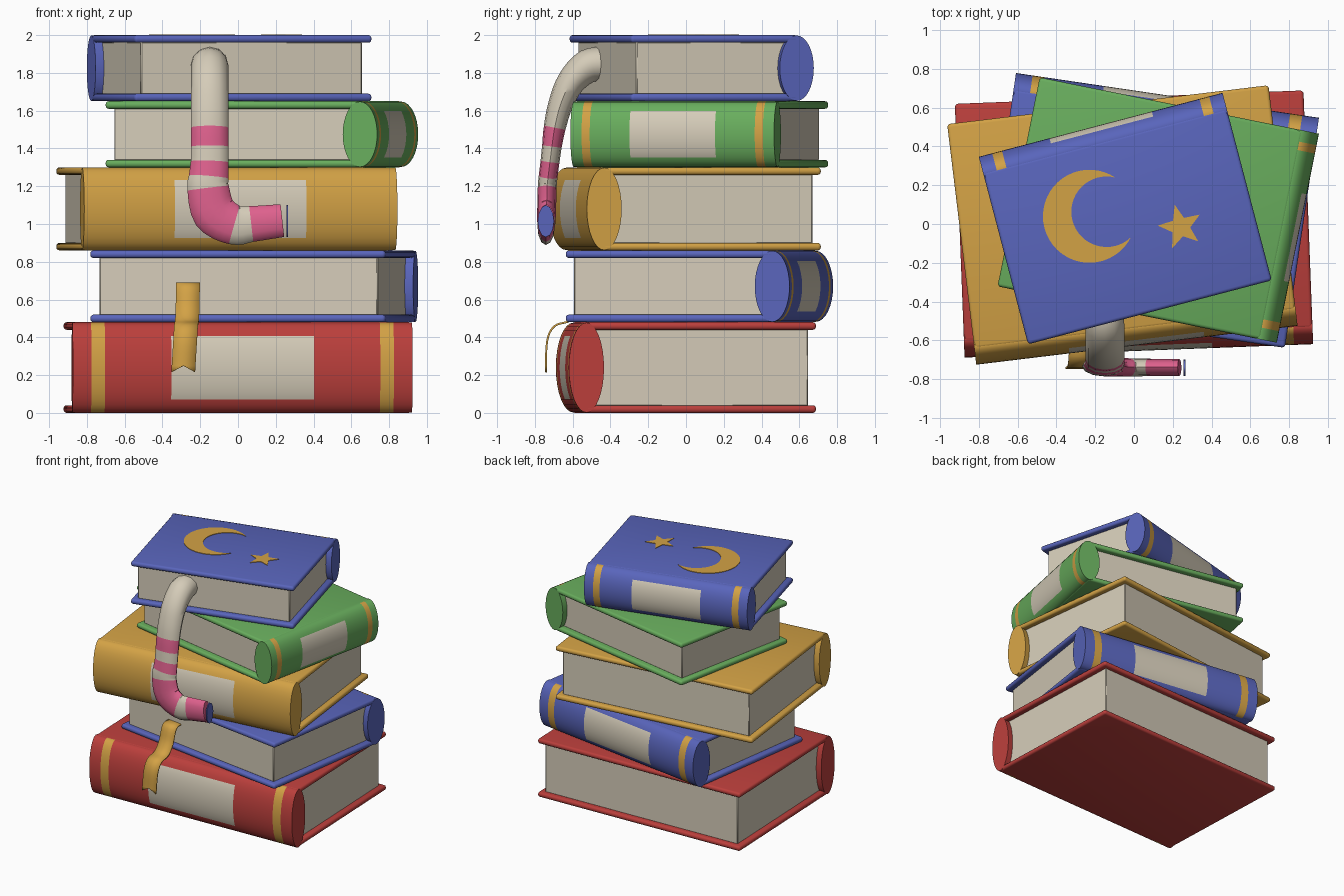
import bpy, bmesh, math
from mathutils import Matrix, Vector

if "Cube" in bpy.data.objects:
    bpy.data.objects.remove(bpy.data.objects["Cube"])


def material(name, rgb):
    m = bpy.data.materials.new(name)
    m.diffuse_color = (*rgb, 1)
    m.use_nodes = True
    m.node_tree.nodes["Principled BSDF"].inputs["Base Color"].default_value = m.diffuse_color
    return m


RED = material("red", (0.50, 0.05, 0.045))
BLUE = material("blue", (0.10, 0.13, 0.50))
GREEN = material("green", (0.14, 0.42, 0.11))
GOLD = material("gold", (0.65, 0.36, 0.06))
CREAM = material("cream", (0.66, 0.60, 0.48))
PINK = material("pink", (0.74, 0.12, 0.27))


def finish(name, bm, mats, matrix=Matrix(), smooth=True):
    bmesh.ops.recalc_face_normals(bm, faces=bm.faces[:])
    me = bpy.data.meshes.new(name)
    bm.to_mesh(me)
    bm.free()
    for m in mats:
        me.materials.append(m)
    ob = bpy.data.objects.new(name, me)
    bpy.context.collection.objects.link(ob)
    ob.matrix_world = matrix
    if smooth:
        bpy.ops.object.select_all(action='DESELECT')
        ob.select_set(True)
        bpy.context.view_layer.objects.active = ob
        bpy.ops.object.shade_smooth_by_angle(angle=math.radians(40))
    return ob


def box(name, lo, hi, mat, matrix, bevel, segs):
    lo, hi = Vector(lo), Vector(hi)
    bm = bmesh.new()
    bmesh.ops.create_cube(bm, size=1, matrix=Matrix.Translation((lo + hi) / 2)
                          @ Matrix.Diagonal((*(hi - lo), 1)))
    bmesh.ops.bevel(bm, geom=bm.edges[:], offset=bevel, segments=segs,
                    profile=0.5, affect='EDGES')
    return finish(name, bm, [mat], matrix)


def spine(name, length, h, yc, mat, matrix):
    # elliptical cylinder with bands and a label on its outer half
    n, ry, rz = 32, 0.093, h / 2 - 0.002
    cuts = (-1, -0.89, -0.81, -0.42, 0.42, 0.81, 0.89, 1)
    bm = bmesh.new()
    rings = []
    for c in cuts:
        rings.append([bm.verts.new((c * length / 2,
                                    yc - ry * math.cos(2 * math.pi * k / n),
                                    h / 2 + rz * math.sin(2 * math.pi * k / n)))
                      for k in range(n)])
    for i in range(len(cuts) - 1):
        for k in range(n):
            j = (k + 1) % n
            f = bm.faces.new((rings[i][k], rings[i][j], rings[i + 1][j], rings[i + 1][k]))
            a = 2 * math.pi * (k + 0.5) / n
            if math.cos(a) > 0:
                if i in (1, 5):
                    f.material_index = 1
                elif i == 3 and abs(math.sin(a)) < 0.707:
                    f.material_index = 2
    bm.faces.new(rings[0])
    bm.faces.new(rings[-1])
    return finish(name, bm, [mat, GOLD, CREAM], matrix)


def book(name, mat, x, y, z, turn, length, depth, h):
    # spine lies on the local -y side
    mw = Matrix.Translation((x, y, z)) @ Matrix.Rotation(math.radians(turn), 4, 'Z')
    yc, hl, t = -depth / 2 + 0.093, length / 2, 0.04
    for part, z0 in (("lower_cover", 0), ("upper_cover", h - t)):
        box(f"{name}_{part}", (-hl, yc - 0.01, z0), (hl, depth / 2, z0 + t), mat, mw, 0.017, 3)
    box(f"{name}_pages", (-hl + 0.045, yc, t - 0.005),
        (hl - 0.045, depth / 2 - 0.04, h - t + 0.005), CREAM, mw, 0.006, 1)
    spine(f"{name}_spine", length, h, yc, mat, mw)


# Stack of books, bottom to top
book("red_book", RED, 0.0, 0.0, 0.0, 2.2, 1.80, 1.31, 0.48)
book("lower_blue_book", BLUE, 0.085, 0.07, 0.48, 171.6, 1.58, 1.20, 0.38)
book("gold_book", GOLD, -0.06, -0.005, 0.86, 6.9, 1.67, 1.25, 0.44)
book("green_book", GREEN, 0.125, 0.072, 1.30, 78.6, 1.10, 1.47, 0.35)
book("upper_blue_book", BLUE, -0.045, 0.028, 1.65, 194.7, 1.30, 1.00, 0.35)


# Moon and star plates on the top cover
def plate(name, pts, x, y):
    bm = bmesh.new()
    f = bm.faces.new([bm.verts.new((px, py, 0)) for px, py in pts])
    up = bmesh.ops.extrude_face_region(bm, geom=[f])
    bmesh.ops.translate(bm, vec=(0, 0, 0.006),
                        verts=[v for v in up["geom"] if isinstance(v, bmesh.types.BMVert)])
    bmesh.ops.triangulate(bm, faces=[g for g in bm.faces if len(g.verts) > 4])
    mw = Matrix.Translation((x, y, 1.998)) @ Matrix.Rotation(math.radians(14.7), 4, 'Z')
    finish(name, bm, [GOLD], mw, False)


def arc(cx, r, a0, a1, n):
    angles = [math.radians(a0 + (a1 - a0) * i / n) for i in range(n + 1)]
    return [(cx + r * math.cos(a), r * math.sin(a)) for a in angles]


plate("moon", arc(0, 0.24, 41.4, 318.6, 36) + arc(0.0917, 0.182, 299, 61, 32)[1:-1], -0.23, 0.04)
plate("star", [((0.118, 0.05)[i % 2] * math.cos(math.radians(90 + 36 * i)),
                (0.118, 0.05)[i % 2] * math.sin(math.radians(90 + 36 * i)))
               for i in range(10)], 0.24, -0.015)


def spline(pts, steps):
    # Catmull-Rom through the points
    p = [Vector(q) for q in pts]
    p = [2 * p[0] - p[1]] + p + [2 * p[-1] - p[-2]]
    out = []
    for i in range(1, len(p) - 2):
        a, b, c, d = p[i - 1:i + 3]
        for s in range(steps):
            t = s / steps
            out.append(0.5 * (2 * b + (c - a) * t + (2 * a - 5 * b + 4 * c - d) * t * t
                              + (3 * b - a - 3 * c + d) * t ** 3))
    return out + [p[-2]]


# Ribbon bookmark with a notched end
path = spline([(-0.265, -0.42, 0.685), (-0.265, -0.51, 0.675), (-0.267, -0.555, 0.56),
               (-0.27, -0.61, 0.49), (-0.275, -0.695, 0.46), (-0.28, -0.735, 0.38),
               (-0.29, -0.742, 0.215)], 5)
bm = bmesh.new()
rows = [[bm.verts.new(p + Vector((dx, 0, 0))) for dx in (-0.063, 0, 0.063)] for p in path]
rows[-1][1].co.z += 0.035
for a, b in zip(rows, rows[1:]):
    for k in (0, 1):
        bm.faces.new((a[k], a[k + 1], b[k + 1], b[k]))
ribbon = finish("ribbon_bookmark", bm, [GOLD])
mod = ribbon.modifiers.new("thickness", 'SOLIDIFY')
mod.thickness, mod.offset = 0.01, 0

# Striped flattened tube hanging out of the top book
STEPS, SIDES = 4, 12
ctrl = [(-0.15, -0.42, 1.85), (-0.15, -0.52, 1.835), (-0.15, -0.61, 1.75), (-0.15, -0.665, 1.63),
        (-0.15, -0.695, 1.51), (-0.15, -0.71, 1.41), (-0.15, -0.72, 1.33), (-0.155, -0.73, 1.25),
        (-0.158, -0.735, 1.19), (-0.125, -0.738, 1.06), (-0.02, -0.74, 0.995),
        (0.07, -0.74, 1.0), (0.235, -0.74, 1.018)]
pink_parts = {4, 6, 8, 9, 11}
width = [0.095, 0.10, 0.10, 0.10, 0.10, 0.10, 0.10, 0.105, 0.11, 0.118, 0.105, 0.095, 0.087]
thick = [0.09, 0.09, 0.075, 0.065, 0.058, 0.052, 0.05, 0.05, 0.05, 0.05, 0.047, 0.045, 0.043]
centres = spline(ctrl, STEPS)
bm = bmesh.new()
rings, w = [], Vector((1, 0, 0))
for i, c in enumerate(centres):
    t = (centres[min(i + 1, len(centres) - 1)] - centres[max(i - 1, 0)]).normalized()
    w = (w - t * w.dot(t)).normalized()
    n = t.cross(w)
    j, f = divmod(i, STEPS)
    k, f = min(j + 1, len(ctrl) - 1), f / STEPS
    rw = width[j] + (width[k] - width[j]) * f
    rt = thick[j] + (thick[k] - thick[j]) * f
    rings.append([bm.verts.new(c + w * rw * math.cos(2 * math.pi * s / SIDES)
                               + n * rt * math.sin(2 * math.pi * s / SIDES))
                  for s in range(SIDES)])
for i, (a, b) in enumerate(zip(rings, rings[1:])):
    for s in range(SIDES):
        q = (s + 1) % SIDES
        f = bm.faces.new((a[s], a[q], b[q], b[s]))
        f.material_index = 1 if i // STEPS in pink_parts else 0
bm.faces.new(rings[0])
bm.faces.new(rings[-1]).material_index = 1
finish("striped_tube", bm, [CREAM, PINK])

# Thin blue disc at the end of the tube
bm = bmesh.new()
bmesh.ops.create_cone(bm, cap_ends=True, segments=SIDES, radius1=1, radius2=1, depth=1)
finish("tube_end_disc", bm, [BLUE], Matrix.Translation((0.26, -0.742, 1.015))
       @ Matrix.Rotation(math.radians(90), 4, 'Y') @ Matrix.Diagonal((0.085, 0.043, 0.009, 1)))
